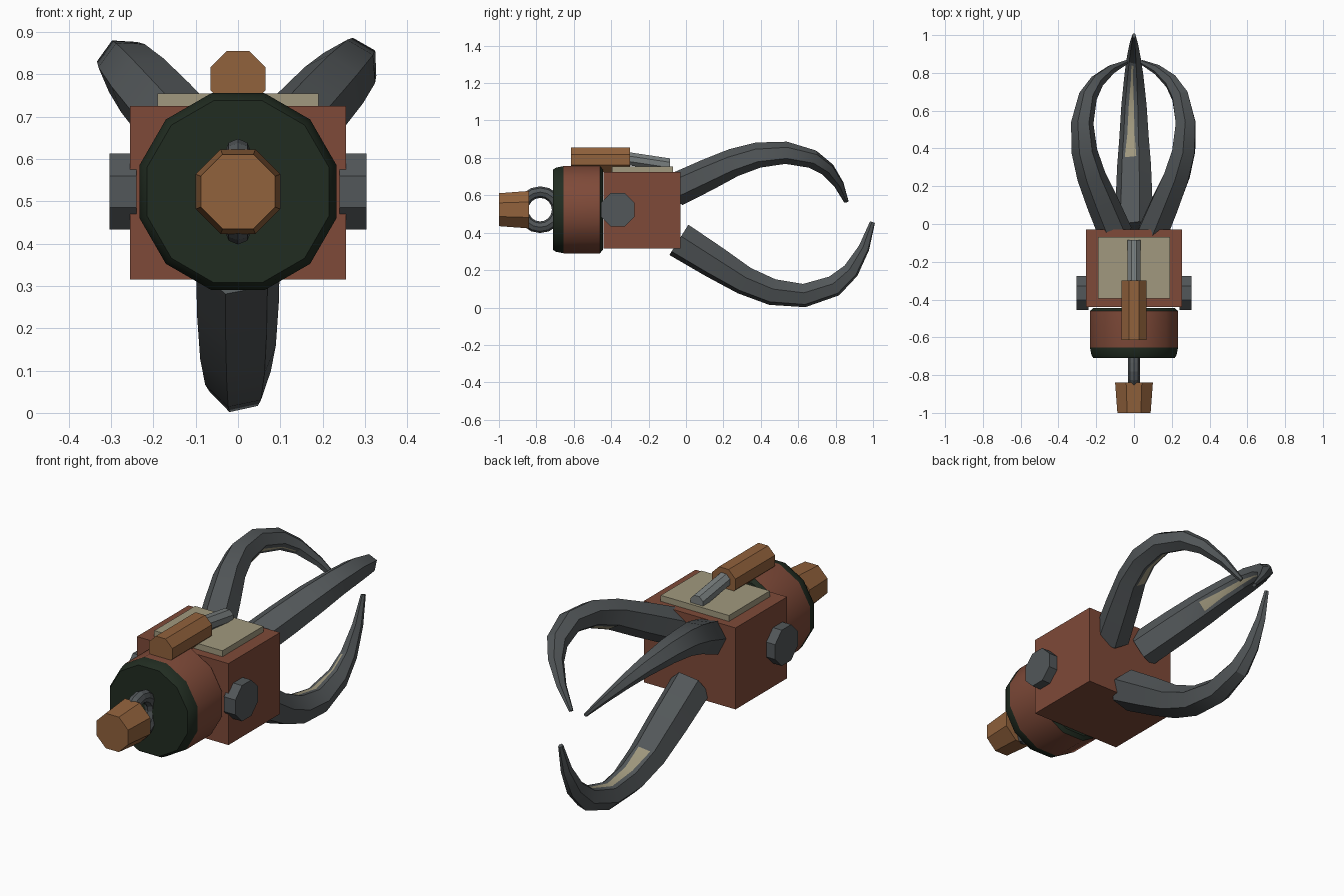
import bpy, bmesh
from math import sin, cos, pi, radians
from mathutils import Vector

cube = bpy.data.objects.get("Cube")
if cube:
    bpy.data.objects.remove(cube, do_unlink=True)


def material(name, r, g, b):
    m = bpy.data.materials.new(name)
    m.use_nodes = True
    m.diffuse_color = (r, g, b, 1)
    m.node_tree.nodes["Principled BSDF"].inputs["Base Color"].default_value = (r, g, b, 1)
    return m


RUST = material("rust red", .21, .068, .04)
WOOD = material("orange brown", .285, .122, .045)
CREAM = material("cream", .355, .318, .21)
GREEN = material("dark green", .015, .025, .015)
STEEL = material("dark steel", .085, .095, .1)
LIGHT = material("light steel", .19, .21, .21)

AXIS_Z = .523


def finish(name, bm, mats, smooth=None):
    bmesh.ops.recalc_face_normals(bm, faces=bm.faces)
    mesh = bpy.data.meshes.new(name)
    bm.to_mesh(mesh)
    bm.free()
    for m in mats:
        mesh.materials.append(m)
    ob = bpy.data.objects.new(name, mesh)
    bpy.context.collection.objects.link(ob)
    if smooth:
        bpy.ops.object.select_all(action='DESELECT')
        ob.select_set(True)
        bpy.context.view_layer.objects.active = ob
        bpy.ops.object.shade_smooth_by_angle(angle=radians(smooth))
    return ob


def skin(rings):
    """Join rings of points into a closed tube; returns bmesh and the side face rows."""
    bm = bmesh.new()
    vs = [[bm.verts.new(p) for p in ring] for ring in rings]
    n = len(rings[0])
    rows = [[bm.faces.new((a[i], a[(i + 1) % n], b[(i + 1) % n], b[i])) for i in range(n)]
            for a, b in zip(vs, vs[1:])]
    bm.faces.new(vs[0])
    bm.faces.new(vs[-1])
    return bm, rows


def lathe(stations, sides, z=AXIS_Z, drop=0):
    """Prism along y from (y, flat radius) stations; drop lowers the last station."""
    rings = []
    for k, (y, flat) in enumerate(stations):
        r = flat / cos(pi / sides)
        zz = z - drop * k
        rings.append([(r * sin((i + .5) * 2 * pi / sides), y,
                       zz + r * cos((i + .5) * 2 * pi / sides)) for i in range(sides)])
    return skin(rings)


def box(name, x, y0, y1, z0, z1, mat):
    corners = ((-x, z0), (x, z0), (x, z1), (-x, z1))
    bm, _ = skin([[(cx, y, cz) for cx, cz in corners] for y in (y0, y1)])
    return finish(name, bm, [mat])


# Body block and top plate
box("body", .255, -.44, -.03, .315, .725, RUST)
box("top_plate", .19, -.395, -.07, .72, .755, CREAM)

# Drum with green bevelled ends
bm, rows = lathe([(-.71, .215), (-.695, .225), (-.655, .233), (-.46, .233), (-.445, .215)], 12)
for f in bm.faces:
    f.material_index = 1
for f in rows[2]:
    f.material_index = 0
finish("drum", bm, [RUST, GREEN], 35)

# Rear grip, held by a ring
finish("end_grip", lathe([(-1, .088), (-.84, .1)], 8)[0], [WOOD])
bpy.ops.mesh.primitive_torus_add(major_segments=16, minor_segments=8, major_radius=.094,
                                 minor_radius=.031, location=(0, -.78, AXIS_Z),
                                 rotation=(0, pi / 2, 0))
ring = bpy.context.object
ring.name = "grip_ring"
ring.data.materials.append(STEEL)

# Top lever and its rod
finish("lever_grip", lathe([(-.615, .065), (-.30, .065)], 8, .79)[0], [WOOD])
finish("lever_rod", lathe([(-.31, .035), (-.085, .035)], 8, .796, .034)[0], [LIGHT])

# Side bolts
for side, s in (("left", 1), ("right", -1)):
    r = .09 / cos(pi / 8)
    rings = [[(x * s, -.365 + r * sin((i + .5) * pi / 4), AXIS_Z + r * cos((i + .5) * pi / 4))
              for i in range(8)] for x in (.24, .304)]
    finish(side + "_bolt", skin(rings)[0], [STEEL])

# Claw spine: distance forward, distance from axis, half width, half depth
SPINE = [(-.05, .158, .1, .098), (.14, .275, .097, .09), (.3, .372, .09, .078),
         (.45, .432, .078, .072), (.62, .45, .067, .064), (.78, .4, .05, .058),
         (.87, .32, .037, .045), (.94, .2, .023, .03), (.985, .065, .01, .014)]


def claw(name, angle, length, reach, shift):
    out = Vector((cos(angle), 0, sin(angle)))
    across = Vector((-sin(angle), 0, cos(angle)))
    pts = [Vector((y * length + shift, r * reach)) for y, r, _, _ in SPINE]
    rings = []
    for k, p in enumerate(pts):
        t = (pts[min(k + 1, len(pts) - 1)] - pts[max(k - 1, 0)]).normalized()
        normal = Vector((0, -t.y, 0)) + out * t.x
        centre = Vector((0, p.x, AXIS_Z)) + out * p.y
        w, d = SPINE[k][2] * reach, SPINE[k][3] * reach
        turns = [radians(-17 + 60 * i) for i in range(6)]
        rings.append([centre + normal * d * cos(a) + across * w * sin(a) for a in turns])
    bm, rows = skin(rings)
    bmesh.ops.recalc_face_normals(bm, faces=bm.faces)
    # Pale strip inset along the inner face
    strip = [row[3] for row in rows[2:6]]
    bmesh.ops.inset_region(bm, faces=strip, thickness=.02, depth=.003)
    for f in strip:
        f.material_index = 1
    finish(name, bm, [STEEL, CREAM], 25)


claw("lower_claw", radians(-90), 1, 1.02, .012)
claw("left_upper_claw", radians(48), .88, .91, -.01)
claw("right_upper_claw", radians(132), .88, .91, -.01)
